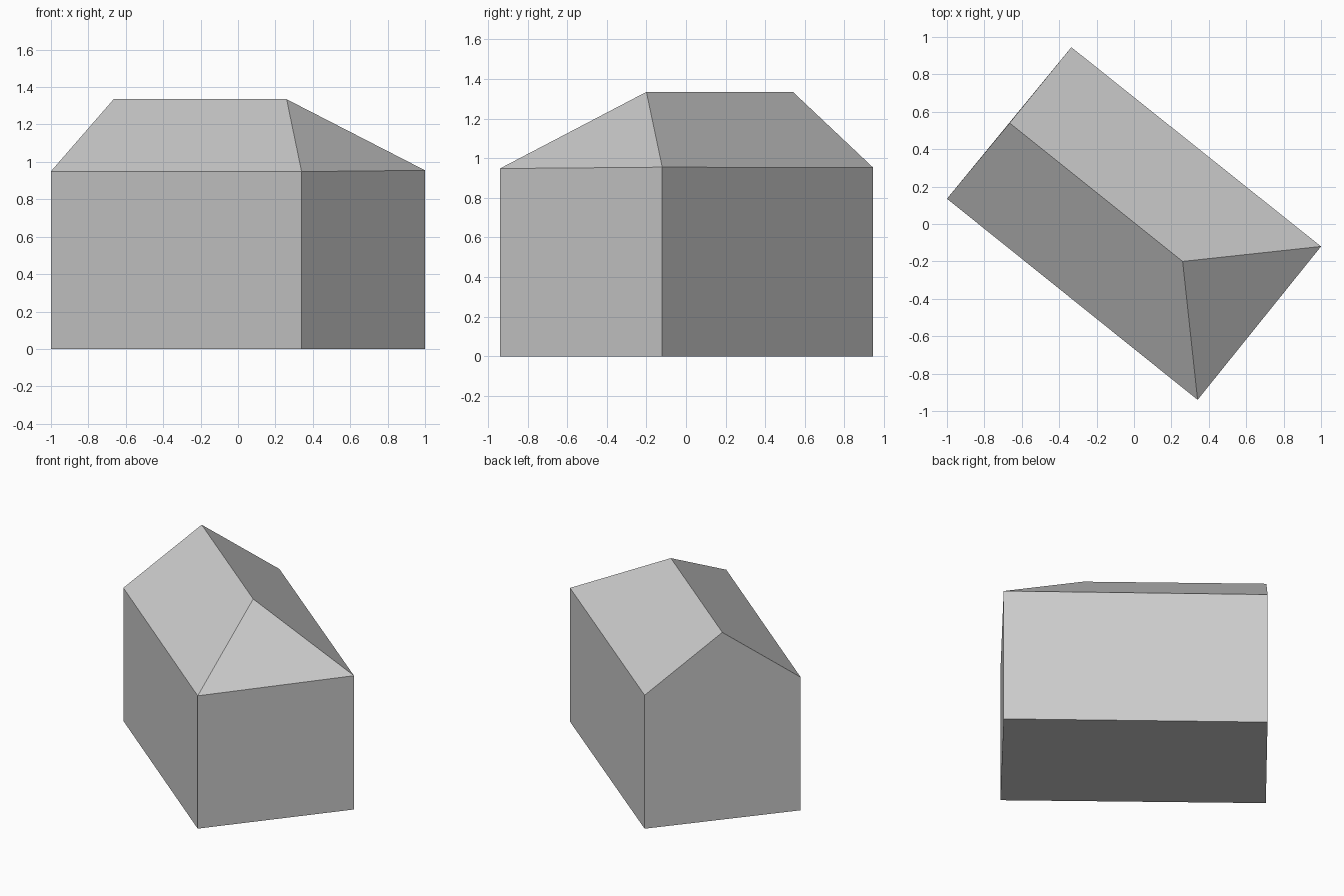
import bpy
import bmesh

cube = bpy.data.objects.get("Cube")
if cube:
    bpy.data.objects.remove(cube, do_unlink=True)

# One plain grey for walls and roof
grey = bpy.data.materials.new("light_grey")
grey.use_nodes = True
colour = (0.6, 0.6, 0.6, 1)
grey.diffuse_color = colour
grey.node_tree.nodes["Principled BSDF"].inputs["Base Color"].default_value = colour

# Footprint corners, counter-clockwise from the left end, with eave heights
footprint = [(-1, 0.135, 0.95), (0.34, -0.94, 0.948),
             (1, -0.12, 0.955), (-0.335, 0.945, 0.953)]
ridge_points = [(-0.665, 0.54, 1.335), (0.26, -0.2, 1.335)]

bm = bmesh.new()
base = [bm.verts.new((x, y, 0)) for x, y, z in footprint]
eaves = [bm.verts.new(p) for p in footprint]
gable, hip = [bm.verts.new(p) for p in ridge_points]

# Floor and the three rectangular walls
bm.faces.new(base[::-1])
for i in range(3):
    bm.faces.new((base[i], base[i + 1], eaves[i + 1], eaves[i]))

# Gable wall runs up to the ridge
bm.faces.new((base[3], base[0], eaves[0], gable, eaves[3]))

# Two roof slopes and the hipped end
bm.faces.new((eaves[0], eaves[1], hip, gable))
bm.faces.new((eaves[2], eaves[3], gable, hip))
bm.faces.new((eaves[1], eaves[2], hip))
bmesh.ops.recalc_face_normals(bm, faces=bm.faces)

mesh = bpy.data.meshes.new("house_body")
bm.to_mesh(mesh)
bm.free()
mesh.materials.append(grey)
house = bpy.data.objects.new("house_body", mesh)
bpy.context.collection.objects.link(house)
